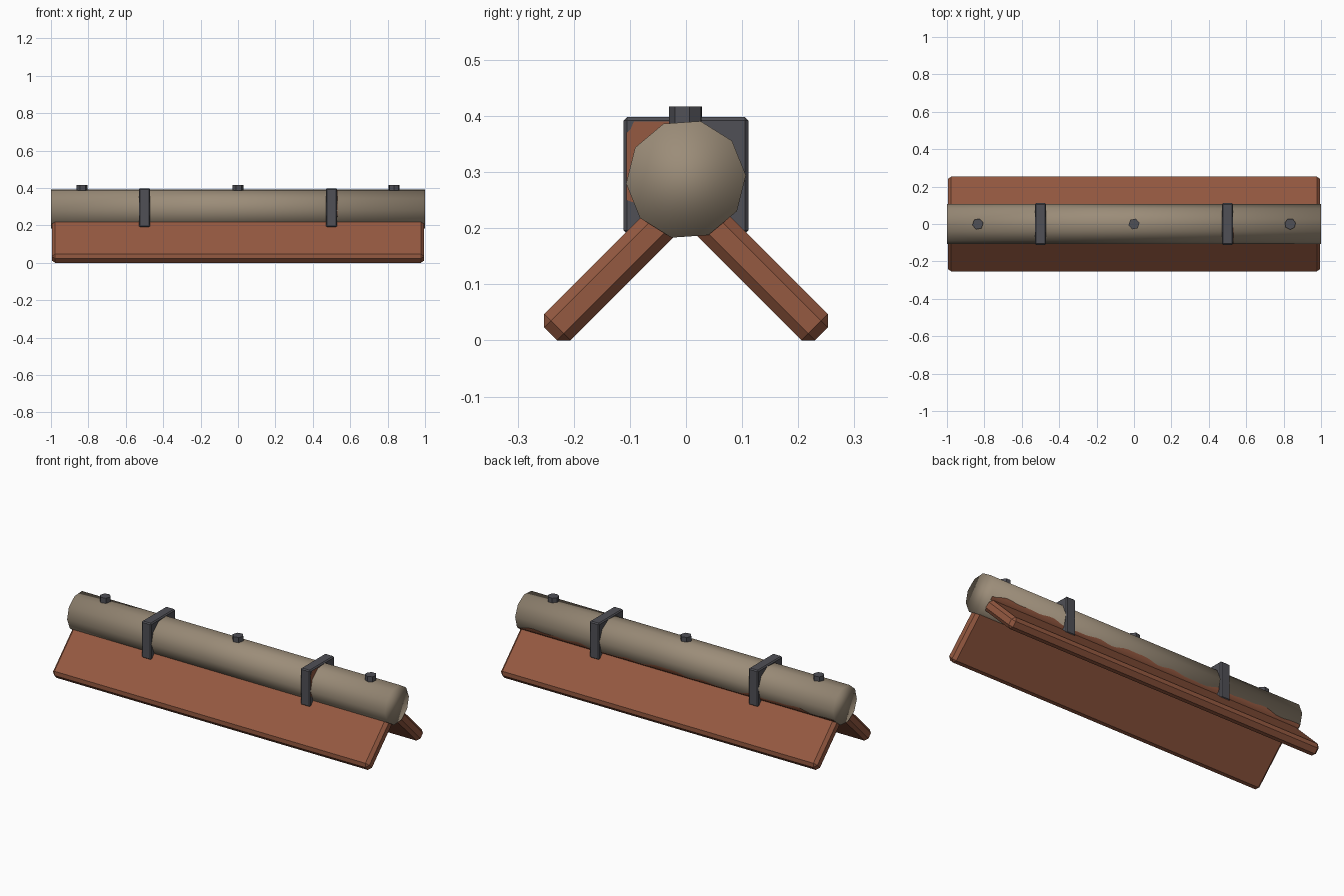
import bpy, bmesh
from math import sin, cos, pi, radians
from mathutils import Vector

cube = bpy.data.objects.get("Cube")
if cube:
    bpy.data.objects.remove(cube, do_unlink=True)


def material(name, rgb):
    m = bpy.data.materials.new(name)
    m.use_nodes = True
    color = (*rgb, 1)
    m.diffuse_color = color
    m.node_tree.nodes["Principled BSDF"].inputs["Base Color"].default_value = color
    return m


rust = material("rust_brown", (0.30, 0.10, 0.052))
clay = material("pipe_beige", (0.33, 0.265, 0.19))
iron = material("dark_iron", (0.08, 0.08, 0.093))


def finish(name, bm, mat, smooth=False):
    bmesh.ops.recalc_face_normals(bm, faces=bm.faces)
    mesh = bpy.data.meshes.new(name)
    bm.to_mesh(mesh)
    bm.free()
    mesh.materials.append(mat)
    mesh.polygons.foreach_set("use_smooth", [smooth] * len(mesh.polygons))
    ob = bpy.data.objects.new(name, mesh)
    bpy.context.collection.objects.link(ob)
    return ob


def box(name, size, loc, mat, bevel, tilt=0):
    bm = bmesh.new()
    bmesh.ops.create_cube(bm, size=1)
    bmesh.ops.scale(bm, vec=size, verts=bm.verts)
    ob = finish(name, bm, mat)
    ob.location = loc
    ob.rotation_euler.x = tilt
    mod = ob.modifiers.new("bevel", "BEVEL")
    mod.width = bevel
    mod.segments = 1
    return ob


def prism(name, points, direction, mat, smooth=False):
    """Extrude a closed outline along a direction."""
    bm = bmesh.new()
    face = bm.faces.new([bm.verts.new(p) for p in points])
    new = bmesh.ops.extrude_face_region(bm, geom=[face])["geom"]
    verts = [v for v in new if isinstance(v, bmesh.types.BMVert)]
    bmesh.ops.translate(bm, vec=direction, verts=verts)
    return finish(name, bm, mat, smooth)


# Pipe: ten-sided and smooth, ends included
RADIUS, AXIS_Z, SIDES = 0.107, 0.287, 10


def rim(x, k, r=RADIUS):
    a = radians(4) + 2 * pi * k / SIDES
    return Vector((x, r * cos(a), AXIS_Z + r * sin(a)))


prism("pipe", [rim(-1, k) for k in range(SIDES)], (2, 0, 0), clay, True)

# Sloped planks forming the base
for side, label in ((1, "back"), (-1, "front")):
    box(label + "_plank", (1.99, 0.304, 0.066), (0, side * 0.134, 0.119),
        rust, 0.017, -side * pi / 4)

# Clamps around the pipe
for side, label in ((1, "left"), (-1, "right")):
    box(label + "_clamp", (0.06, 0.222, 0.208), (side * 0.5, 0, 0.294), iron, 0.006)

# Rust patch on the outer face of one clamp
patch = [(-0.106, 0.25), (-0.09, 0.245), (0, 0.3), (-0.02, 0.39),
         (-0.093, 0.39), (-0.099, 0.376), (-0.106, 0.37)]
prism("clamp_rust_patch", [(0.529, y, z) for y, z in patch], (0.002, 0, 0), rust)

# Bolts along the top
for x, sides in ((-0.835, 6), (0, 6), (0.835, 7)):
    ring = [(x + 0.03 * cos(2 * pi * k / sides + 0.2),
             0.03 * sin(2 * pi * k / sides + 0.2), 0.37) for k in range(sides)]
    prism("bolt", ring, (0, 0, 0.047), iron)

# Wavy rust stain on the pipe just above the back plank
bm = bmesh.new()
rows = []
STEPS = 80
for i in range(STEPS + 1):
    x = -0.995 + 1.99 * i / STEPS
    t = max(0.02, 0.16 + 0.10 * sin(9 * x + 1) + 0.08 * sin(23 * x) + 0.05 * sin(41 * x + 2))
    low, mid, high = (rim(x, k, RADIUS + 0.0015) for k in (8, 9, 10))
    rows.append([bm.verts.new(p) for p in (mid.lerp(low, 0.3), mid, mid.lerp(high, t))])
for a, b in zip(rows, rows[1:]):
    for j in range(2):
        bm.faces.new((a[j], b[j], b[j + 1], a[j + 1]))
stain = finish("pipe_rust_stain", bm, rust, True)
